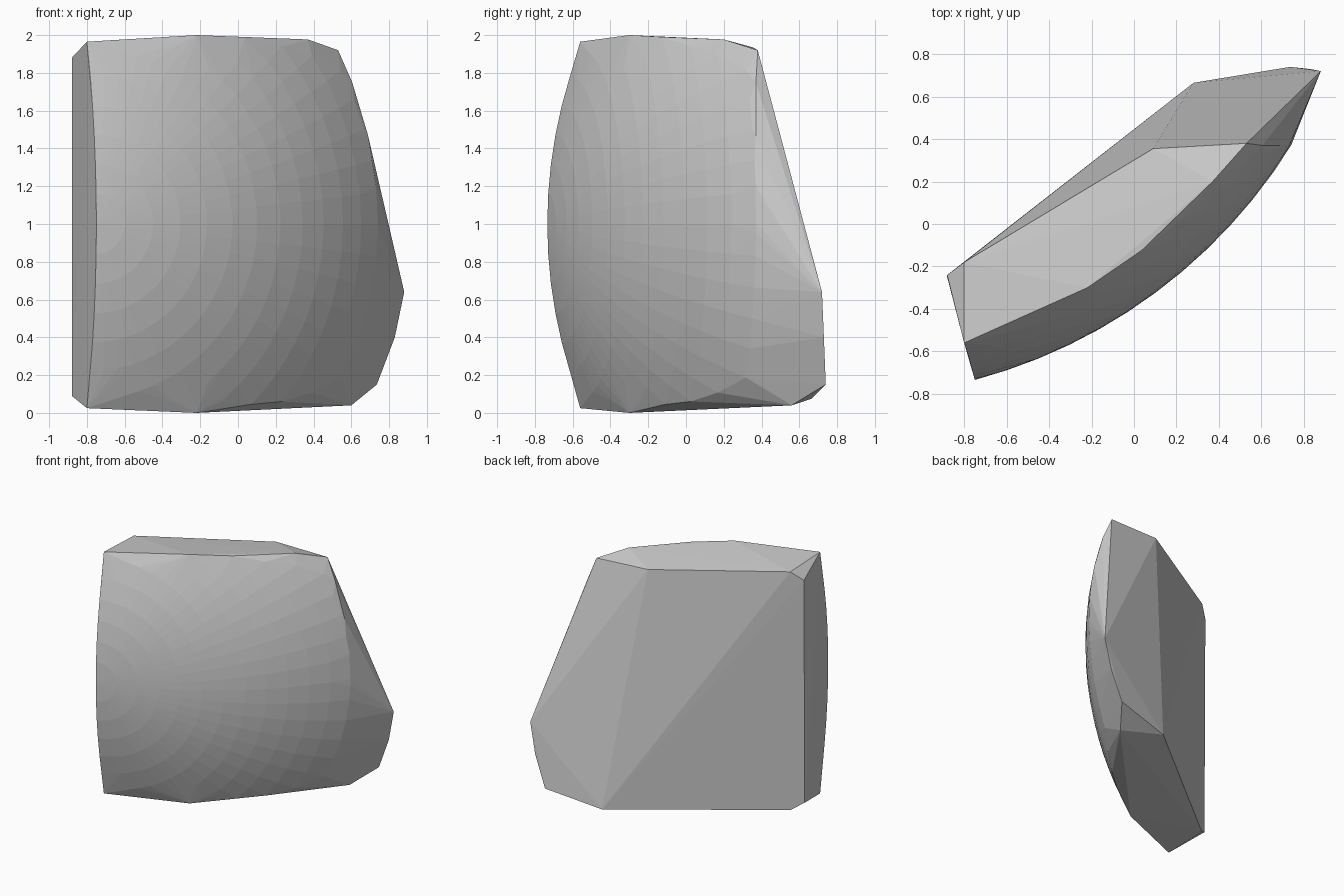
import bpy, bmesh, math
from mathutils import Vector

if "Cube" in bpy.data.objects:
    bpy.data.objects.remove(bpy.data.objects["Cube"])

# Shell: sphere whose flat left end passes through its centre
CENTRE, RADIUS = Vector((-1.40, 1.70, 1.0)), 2.52
POLE, SIDE, UP = Vector((0.258, -0.966, 0)), Vector((0.966, 0.258, 0)), Vector((0, 0, 1))


def on_shell(polar, turn):
    rim = SIDE * math.cos(turn) + UP * math.sin(turn)
    return CENTRE + RADIUS * (POLE * math.cos(polar) + rim * math.sin(polar))


# Broken rims of the shell, left to right
top_rim = [(-0.80, -0.56, 1.965), (-0.72, -0.515, 1.97), (-0.22, -0.30, 2.0),
           (0.035, -0.125, 1.99), (0.37, 0.20, 1.977), (0.53, 0.38, 1.92)]
bottom_rim = [(-0.80, -0.56, 0.025), (-0.22, -0.30, 0.0), (0.60, 0.56, 0.04),
              (0.735, 0.74, 0.15), (0.83, 0.73, 0.40), (0.88, 0.72, 0.64)]
# Flat broken back and left end
back = [(-0.88, -0.24, 1.88), (-0.80, -0.18, 1.95), (0.09, 0.355, 1.935),
        (-0.88, -0.25, 0.09), (-0.80, -0.185, 0.035), (0.28, 0.665, 0.075)]


def rim_height(rim, x):
    for a, b in zip(rim, rim[1:]):
        if x <= b[0]:
            return a[2] + (b[2] - a[2]) * max(0, (x - a[0]) / (b[0] - a[0]))
    return rim[-1][2]


points = [Vector(p) for p in top_rim + bottom_rim + back]

# Curved front facets: rings around the pole, kept inside the rims
points.append(on_shell(0, 0))
for ring in range(1, 15):
    for step in range(-16, 17):
        p = on_shell(math.radians(3.6 * ring), math.radians(5.625 * step))
        low, high = rim_height(bottom_rim[:3], p.x), rim_height(top_rim, p.x)
        if p.y < 0.375 and low + 0.03 < p.z < high - 0.03:
            points.append(p)

# Right broken edge of the shell
for z in (1.75, 1.47, 1.2, 0.95):
    y = 0.37
    x = CENTRE.x + math.sqrt(RADIUS**2 - (y - CENTRE.y)**2 - (z - CENTRE.z)**2)
    points.append(Vector((x, y, z)))

# Wrap the points into one solid chunk
bm = bmesh.new()
for p in points:
    bm.verts.new(p)
hull = bmesh.ops.convex_hull(bm, input=bm.verts)
loose = {g for g in hull["geom_interior"] + hull["geom_unused"]
         if isinstance(g, bmesh.types.BMVert)}
bmesh.ops.delete(bm, geom=list(loose), context="VERTS")
bmesh.ops.recalc_face_normals(bm, faces=bm.faces)

mesh = bpy.data.meshes.new("shell_fragment")
bm.to_mesh(mesh)
bm.free()
fragment = bpy.data.objects.new("shell_fragment", mesh)
bpy.context.collection.objects.link(fragment)
